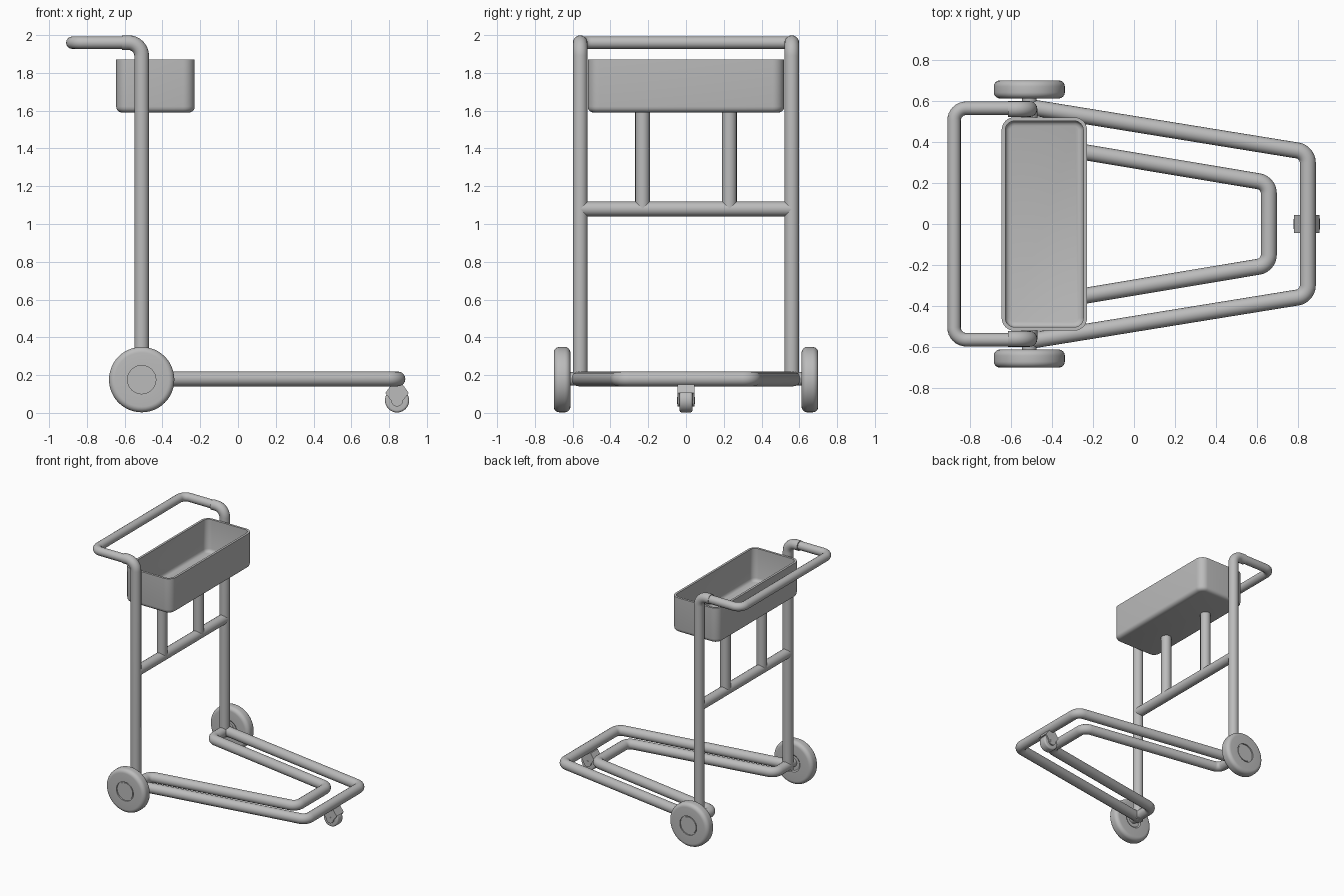
import bpy
import bmesh
from math import sin, cos, pi, radians
from mathutils import Vector

cube = bpy.data.objects.get("Cube")
if cube:
    bpy.data.objects.remove(cube, do_unlink=True)

grey = bpy.data.materials.new("plain grey")
grey.use_nodes = True
GREY = (0.5, 0.5, 0.5, 1)
grey.diffuse_color = GREY
grey.node_tree.nodes["Principled BSDF"].inputs["Base Color"].default_value = GREY

POST_X, POST_Y, RAIL_Z, R = -0.51, 0.56, 0.18, 0.039


def finish(obj, angle=35):
    bpy.ops.object.select_all(action='DESELECT')
    obj.select_set(True)
    bpy.context.view_layer.objects.active = obj
    if obj.type == 'CURVE':
        bpy.ops.object.convert(target='MESH')
        obj = bpy.context.object
    obj.data.materials.clear()
    obj.data.materials.append(grey)
    bpy.ops.object.shade_smooth_by_angle(angle=radians(angle))
    return obj


def from_bmesh(name, bm):
    bmesh.ops.recalc_face_normals(bm, faces=bm.faces)
    mesh = bpy.data.meshes.new(name)
    bm.to_mesh(mesh)
    bm.free()
    obj = bpy.data.objects.new(name, mesh)
    bpy.context.collection.objects.link(obj)
    return finish(obj)


def tube(name, corners, radius=R, bend=0.07, steps=8):
    """Capped tube along a path whose inner corners are rounded."""
    pts = [Vector(c) for c in corners]
    path = [pts[0]]
    for a, b, c in zip(pts, pts[1:], pts[2:]):
        u, v = (a - b).normalized(), (c - b).normalized()
        half = u.angle(v) / 2
        cut = bend / math_tan(half)
        mid = b + (u + v).normalized() * (bend / sin(half))
        start, end = b + u * cut - mid, b + v * cut - mid
        sweep = start.angle(end)
        for i in range(steps + 1):
            t = i / steps
            path.append(mid + (start * sin((1 - t) * sweep) + end * sin(t * sweep)) / sin(sweep))
    path.append(pts[-1])
    curve = bpy.data.curves.new(name, 'CURVE')
    curve.dimensions = '3D'
    curve.bevel_depth = radius
    curve.bevel_resolution = 6
    curve.use_fill_caps = True
    spline = curve.splines.new('POLY')
    spline.points.add(len(path) - 1)
    for p, co in zip(spline.points, path):
        p.co = (*co, 1)
    obj = bpy.data.objects.new(name, curve)
    bpy.context.collection.objects.link(obj)
    return finish(obj, 50)


def math_tan(a):
    return sin(a) / cos(a)


def loft(bm, rings):
    """Bridge closed rings of points and cap both ends."""
    loops = [[bm.verts.new(p) for p in ring] for ring in rings]
    n = len(loops[0])
    for a, b in zip(loops, loops[1:]):
        for i in range(n):
            j = (i + 1) % n
            bm.faces.new((a[i], a[j], b[j], b[i]))
    bm.faces.new(loops[0])
    bm.faces.new(loops[-1])


def wheel(name, x, z, profile, sides=48):
    """Turn (radius, y) pairs about an axle along y."""
    bm = bmesh.new()
    loft(bm, [[(x + r * cos(2 * pi * i / sides), y, z + r * sin(2 * pi * i / sides))
               for i in range(sides)] for r, y in profile])
    return from_bmesh(name, bm)


def rounded_rect(cx, hx, hy, r, z, steps=8):
    ring = []
    for k, (sx, sy) in enumerate(((1, 1), (-1, 1), (-1, -1), (1, -1))):
        for i in range(steps + 1):
            a = (k + i / steps) * pi / 2
            ring.append((cx + sx * (hx - r) + r * cos(a), sy * (hy - r) + r * sin(a), z))
    return ring


def rounded_edge(radius, y, r, out, steps=6):
    """Quarter-round wheel shoulder ending on the face at y."""
    pts = [(radius - r + r * sin(i * pi / 2 / steps), y - out * r * (1 - cos(i * pi / 2 / steps)))
           for i in range(steps + 1)]
    return pts if out < 0 else pts[::-1]


# Posts with their bent tops, axles and main wheels
for side, s in (("left", 1), ("right", -1)):
    y = s * POST_Y
    tube(side + "_post", [(POST_X, y, 0.145), (POST_X, y, 1.96), (-0.615, y, 1.96)])
    tube(side + "_axle", [(POST_X, y, RAIL_Z), (POST_X, s * 0.63, RAIL_Z)], 0.036)
    inner = [(0.06, 0.62), (0.07, 0.612)]
    outer = [(0.075, 0.7), (0.075, 0.69), (0.067, 0.69), (0.067, 0.697)]
    profile = inner + rounded_edge(0.173, 0.612, 0.03, -1) + rounded_edge(0.173, 0.7, 0.03, 1) + outer
    wheel(side + "_wheel", POST_X, 0.176, [(r, s * d) for r, d in profile])

# Push handle
HY = 0.564
tube("push_handle", [(-0.59, HY, 1.96), (-0.877, HY, 1.96),
                     (-0.877, -HY, 1.96), (-0.59, -HY, 1.96)], 0.033, 0.06)

# Base frame: outer loop, and inner loop whose ends turn out to the posts
tube("outer_base_rail", [(POST_X, 0.57, RAIL_Z), (0.847, 0.35, RAIL_Z),
                         (0.847, -0.35, RAIL_Z), (POST_X, -0.57, RAIL_Z)], R, 0.06)
tube("inner_base_rail", [(POST_X, POST_Y, RAIL_Z), (POST_X, 0.395, RAIL_Z), (0.657, 0.2, RAIL_Z),
                         (0.657, -0.2, RAIL_Z), (POST_X, -0.395, RAIL_Z),
                         (POST_X, -POST_Y, RAIL_Z)], R, 0.06)

# Crossbar and basket supports
tube("crossbar", [(POST_X, -POST_Y, 1.08), (POST_X, POST_Y, 1.08)])
for side, s in (("left", 1), ("right", -1)):
    tube(side + "_basket_support", [(POST_X, s * 0.23, 1.08), (POST_X, s * 0.23, 1.6)])

# Open basket: outside, rim, then inside down to the floor
bm = bmesh.new()
shell = [(0.03, 1.59), (0.018, 1.593), (0.008, 1.6), (0.002, 1.61), (0, 1.622), (0, 1.87),
         (0.018, 1.87), (0.018, 1.635), (0.022, 1.622), (0.03, 1.614), (0.042, 1.61)]
loft(bm, [rounded_rect(-0.437, 0.208 - d, 0.52 - d, 0.062 - d, z) for d, z in shell])
from_bmesh("basket", bm)

# Front caster: wheel, fork cheeks, bridge and axle
CX, CZ = 0.842, 0.066
wheel("caster_wheel", CX, CZ, [(0.03, -0.034)] + rounded_edge(0.064, -0.034, 0.012, -1)
      + rounded_edge(0.064, 0.034, 0.012, 1) + [(0.03, 0.034)], 32)
wheel("caster_axle", CX, CZ, [(0.018, -0.047), (0.018, 0.047)], 24)


def plate(name, outline, y0, y1):
    bm = bmesh.new()
    loft(bm, [[(x, y, z) for x, z in outline] for y in (y0, y1)])
    return from_bmesh(name, bm)


arc = [(CX + 0.032 * cos(a), CZ + 0.032 * sin(a))
       for a in [pi + i * pi / 10 for i in range(11)]]
cheek = [(CX + 0.062, 0.105), (CX + 0.03, 0.145), (CX - 0.03, 0.145), (CX - 0.062, 0.105)] + arc
for side, s in (("left", 1), ("right", -1)):
    plate(side + "_caster_cheek", cheek, s * 0.035, s * 0.045)
bridge = [(CX + 0.062, 0.105), (CX + 0.03, 0.15), (CX - 0.03, 0.15), (CX - 0.062, 0.105)]
plate("caster_bridge", bridge, -0.045, 0.045)
